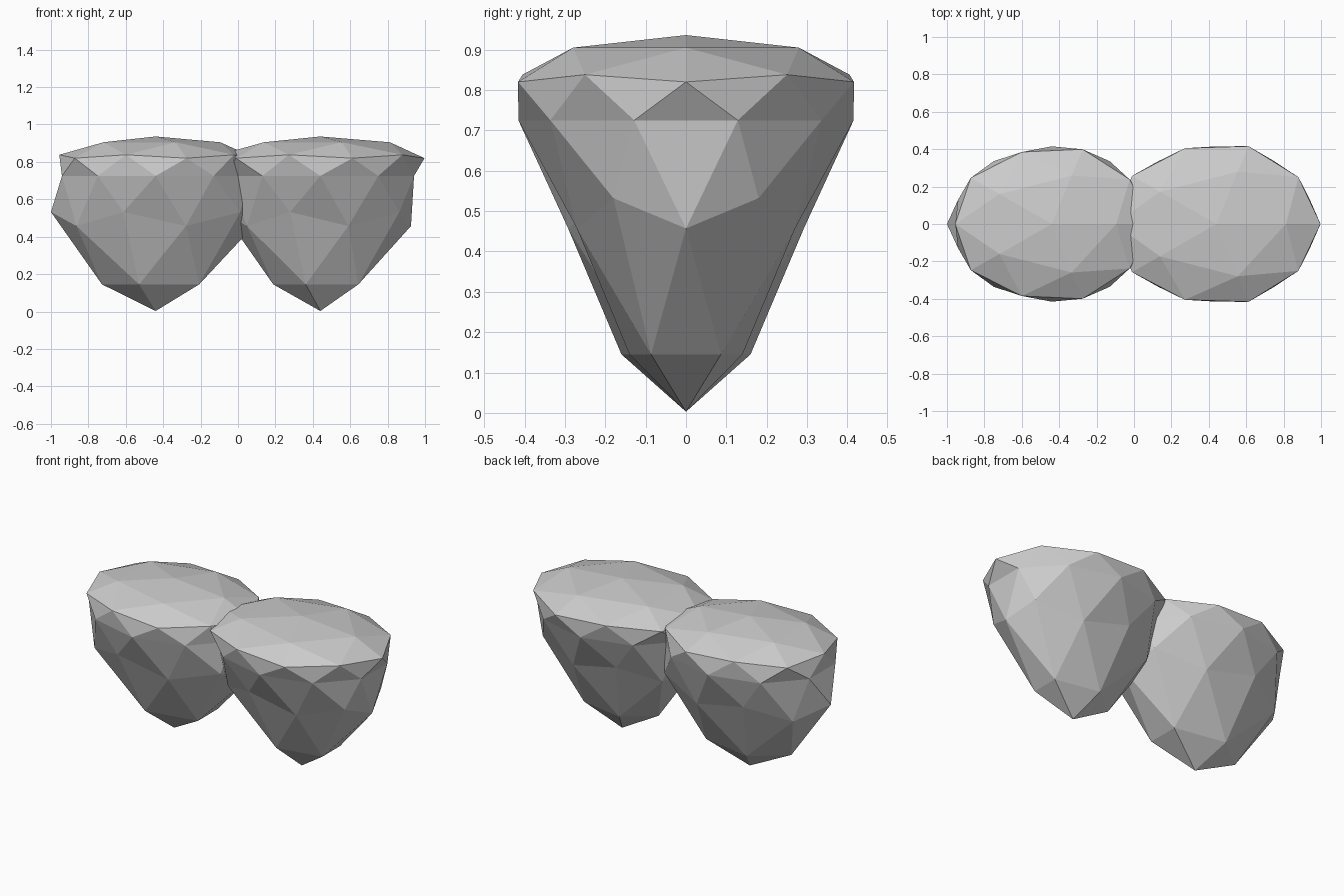
import bpy

# Ring profile keyed by unit icosphere height: (sphere z, new z, y/x ratio)
RINGS = [
    (-1.0, 0.003, 0.586), (-0.851, 0.145, 0.586), (-0.526, 0.457, 0.586),
    (-0.447, 0.532, 0.586), (0.0, 0.725, 0.788), (0.447, 0.820, 0.785),
    (0.526, 0.838, 0.785), (0.851, 0.905, 0.79), (1.0, 0.936, 0.79),
]


def faceted_lobe(name, cx, widths):
    """Low-poly icosphere reshaped ring by ring into a tapered, flat-topped lobe."""
    bpy.ops.mesh.primitive_ico_sphere_add(subdivisions=2, radius=1)
    ob = bpy.context.object
    ob.name = name
    for v in ob.data.vertices:
        i = min(range(len(RINGS)), key=lambda k: abs(RINGS[k][0] - v.co.z))
        _, z, ratio = RINGS[i]
        v.co = (v.co.x * widths[i], v.co.y * widths[i] * ratio, z)
    ob.location.x = cx
    return ob


# Left lobe is fuller below, right lobe is fuller above
faceted_lobe("left_lobe", -0.44,
             [0.5, 0.546, 0.616, 0.626, 0.527, 0.598, 0.606, 0.656, 0.6])
faceted_lobe("right_lobe", 0.44,
             [0.5, 0.478, 0.570, 0.584, 0.527, 0.623, 0.638, 0.708, 0.6])
